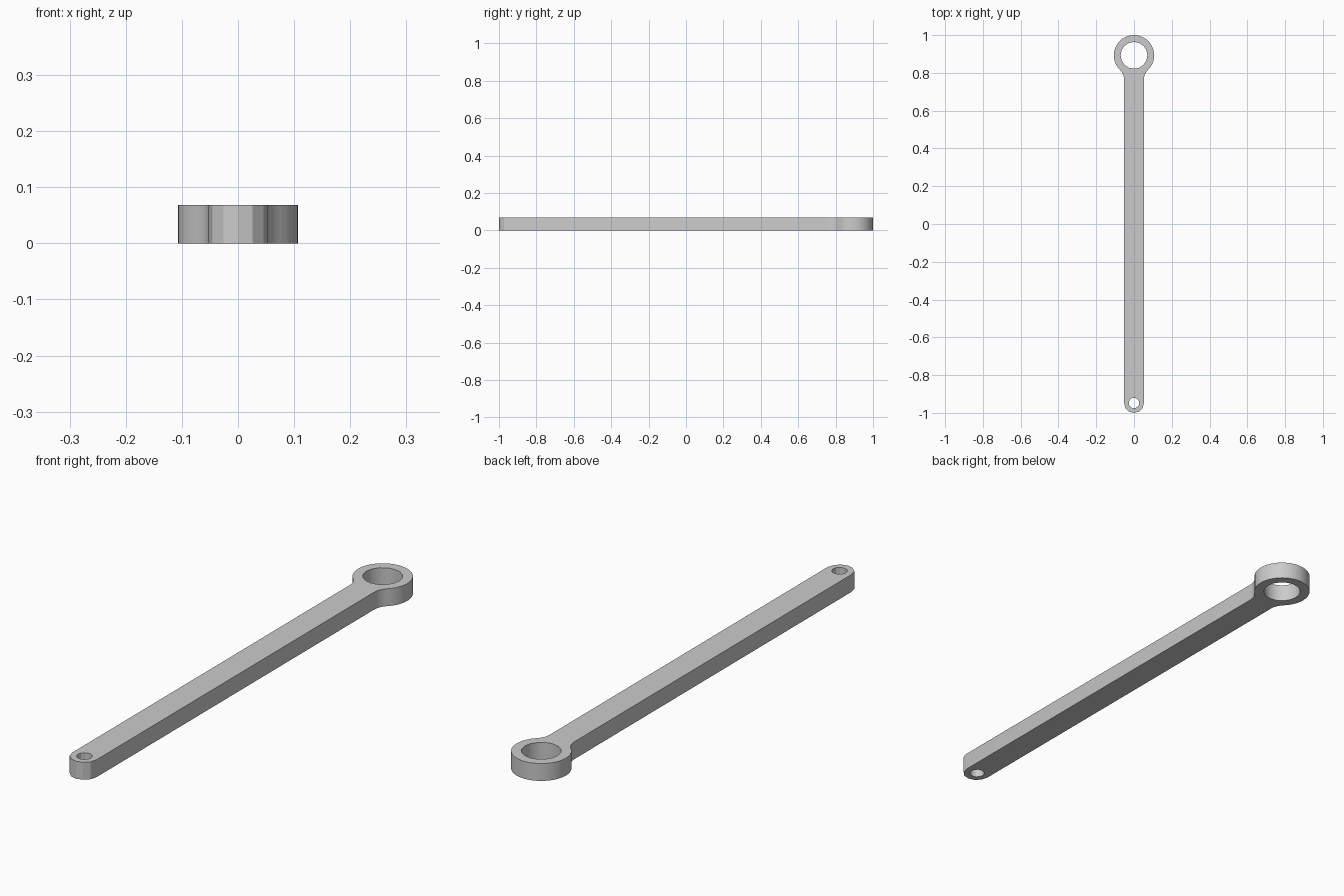
import bpy
import bmesh
from math import atan2, cos, sin, pi, hypot, sqrt

cube = bpy.data.objects.get("Cube")
if cube:
    bpy.data.objects.remove(cube, do_unlink=True)

HEIGHT = 0.068
SHANK = 0.0525            # half width of the bar and radius of its small end
RING, BORE = 0.107, 0.071
PIN = 0.028
FILLET = 0.07
RING_Y, PIN_Y = 1 - RING, SHANK - 1


def arc(cx, cy, r, start, end, steps):
    """Points along a circular arc, both ends included."""
    angles = [start + (end - start) * i / steps for i in range(steps + 1)]
    return [(cx + r * cos(a), cy + r * sin(a)) for a in angles]


# Right half of the outline: small end, fillet into the ring, ring
fx = SHANK + FILLET
fy = RING_Y - sqrt((RING + FILLET) ** 2 - fx ** 2)
touch = atan2(fy - RING_Y, fx)
half = arc(0, PIN_Y, SHANK, -pi / 2, 0, 3)
half += arc(fx, fy, FILLET, pi, touch + pi, 4)
half += arc(0, RING_Y, RING, touch, pi / 2, 14)[1:]
outline = half + [(-x, y) for x, y in reversed(half[1:-1])]

# Flat outline with two round holes, given thickness
curve = bpy.data.curves.new("link_arm_profile", "CURVE")
curve.dimensions = "2D"
curve.fill_mode = "BOTH"
curve.extrude = HEIGHT / 2
holes = [arc(0, RING_Y, BORE, 0, 2 * pi, 16)[:-1],
         arc(0, PIN_Y, PIN, 0, 2 * pi, 12)[:-1]]
for loop in [outline] + holes:
    spline = curve.splines.new("POLY")
    spline.points.add(len(loop) - 1)
    for point, (x, y) in zip(spline.points, loop):
        point.co = (x, y, 0, 1)
    spline.use_cyclic_u = True

arm = bpy.data.objects.new("link_arm", curve)
arm.location.z = HEIGHT / 2
bpy.context.collection.objects.link(arm)
bpy.ops.object.select_all(action="DESELECT")
bpy.context.view_layer.objects.active = arm
arm.select_set(True)
bpy.ops.object.convert(target="MESH")
arm = bpy.context.object
arm.name = "link_arm"

# Join the caps to the walls
bm = bmesh.new()
bm.from_mesh(arm.data)
bmesh.ops.remove_doubles(bm, verts=bm.verts, dist=0.0001)
bmesh.ops.recalc_face_normals(bm, faces=bm.faces)
bm.to_mesh(arm.data)
bm.free()

# Plain grey metal
grey = bpy.data.materials.new("grey")
grey.use_nodes = True
colour = (0.6, 0.6, 0.6, 1)
grey.diffuse_color = colour
grey.node_tree.nodes["Principled BSDF"].inputs["Base Color"].default_value = colour
arm.data.materials.clear()
arm.data.materials.append(grey)
bpy.ops.object.shade_smooth_by_angle(angle=pi / 7)
